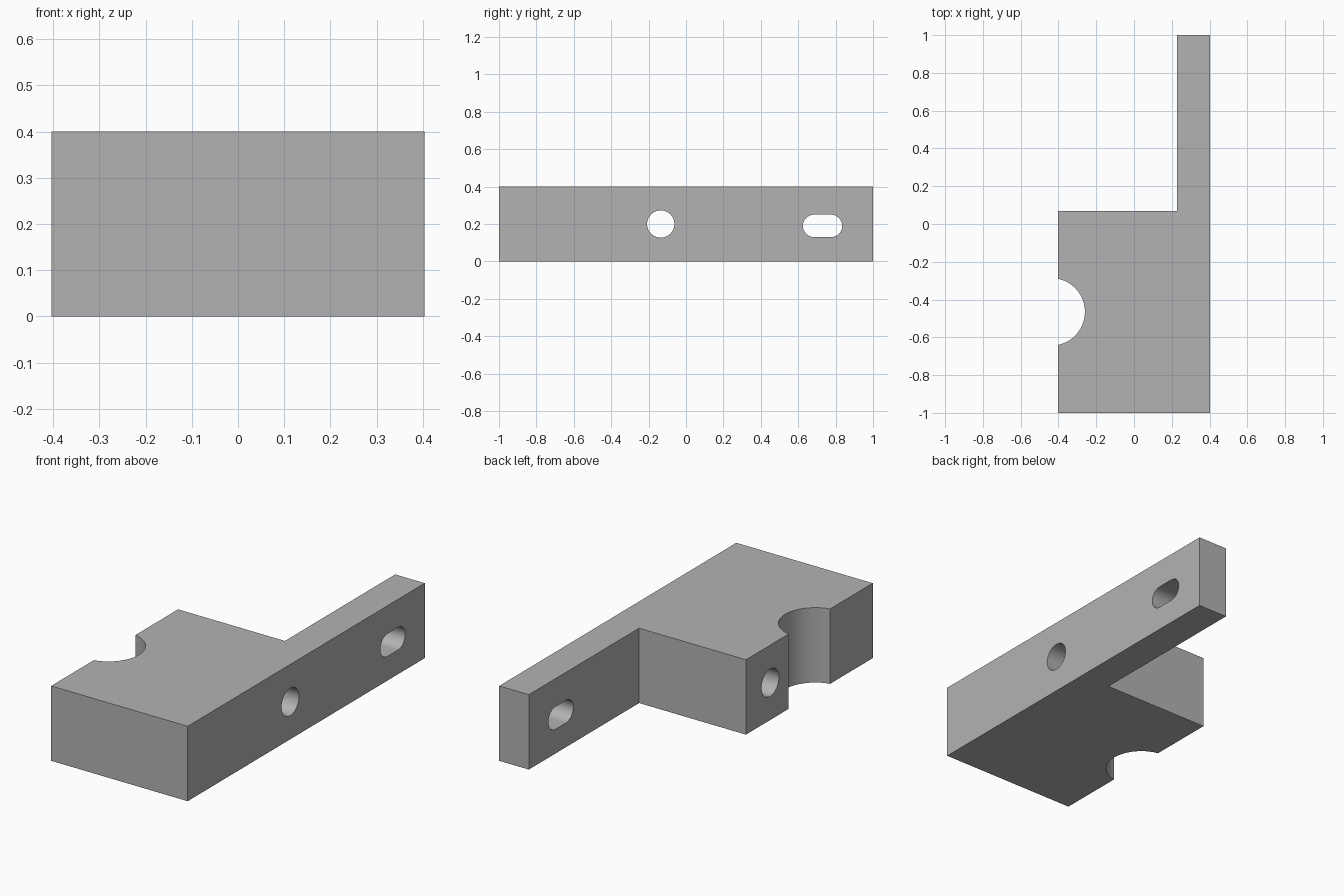
import bpy, bmesh, math
from mathutils import Matrix

cube = bpy.data.objects.get("Cube")
if cube:
    bpy.data.objects.remove(cube, do_unlink=True)

HALF_X, HEIGHT = 0.403, 0.4
ARM_X, STEP_Y = 0.228, 0.07

grey = bpy.data.materials.new("plain grey")
grey.use_nodes = True
colour = (0.45, 0.45, 0.45, 1)
grey.diffuse_color = colour
grey.node_tree.nodes["Principled BSDF"].inputs["Base Color"].default_value = colour


def prism(name, outline, depth, matrix=Matrix()):
    """Extrude a flat outline along local z and place it with a matrix."""
    bm = bmesh.new()
    face = bm.faces.new([bm.verts.new((u, v, 0)) for u, v in outline])
    top = bmesh.ops.extrude_face_region(bm, geom=[face])["geom"]
    bmesh.ops.translate(bm, vec=(0, 0, depth),
                        verts=[e for e in top if isinstance(e, bmesh.types.BMVert)])
    bm.transform(matrix)
    bmesh.ops.recalc_face_normals(bm, faces=bm.faces)
    mesh = bpy.data.meshes.new(name)
    bm.to_mesh(mesh)
    bm.free()
    mesh.materials.append(grey)
    obj = bpy.data.objects.new(name, mesh)
    bpy.context.collection.objects.link(obj)
    return obj


def slot(radius, half=0.0, steps=32):
    """Round outline, stretched by half on each side along u."""
    pts = []
    for side in (1, -1):
        for i in range(steps + (half > 0)):
            a = math.pi * (i / steps - 0.5)
            pts.append((side * (half + radius * math.cos(a)), side * radius * math.sin(a)))
    return pts


def sideways(x, y, z):
    """Local u, v, depth become y, z, x."""
    return Matrix(((0, 0, 1, x), (1, 0, 0, y), (0, 1, 0, z), (0, 0, 0, 1)))


# L-shaped body
bracket = prism("bracket", [(-HALF_X, -1), (HALF_X, -1), (HALF_X, 1), (ARM_X, 1),
                            (ARM_X, STEP_Y), (-HALF_X, STEP_Y)], HEIGHT)

# Round notch in the block's side
cutters = [prism("notch_cutter", slot(0.179, steps=48), 0.6,
                 Matrix.Translation((-0.439, -0.465, -0.1)))]

# Bolt holes with deep counterbores
for y in (-0.8, -0.135):
    cutters.append(prism("bolt_hole_cutter", slot(0.073), 1, sideways(-0.5, y, 0.2)))
    cutters.append(prism("counterbore_cutter", slot(0.147), 0.6,
                         sideways(HALF_X - 0.45, y, 0.2)))

# Slots through the arm
for y in (0.31, 0.73):
    cutters.append(prism("slot_cutter", slot(0.06, 0.045), 0.5, sideways(0.1, y, 0.19)))

bpy.context.view_layer.objects.active = bracket
for cutter in cutters:
    cut = bracket.modifiers.new(cutter.name, "BOOLEAN")
    cut.operation, cut.solver, cut.object = "DIFFERENCE", "EXACT", cutter
    bpy.ops.object.modifier_apply(modifier=cut.name)
    bpy.data.objects.remove(cutter, do_unlink=True)

bpy.ops.object.select_all(action="DESELECT")
bracket.select_set(True)
bpy.ops.object.shade_smooth_by_angle(angle=math.radians(30))
